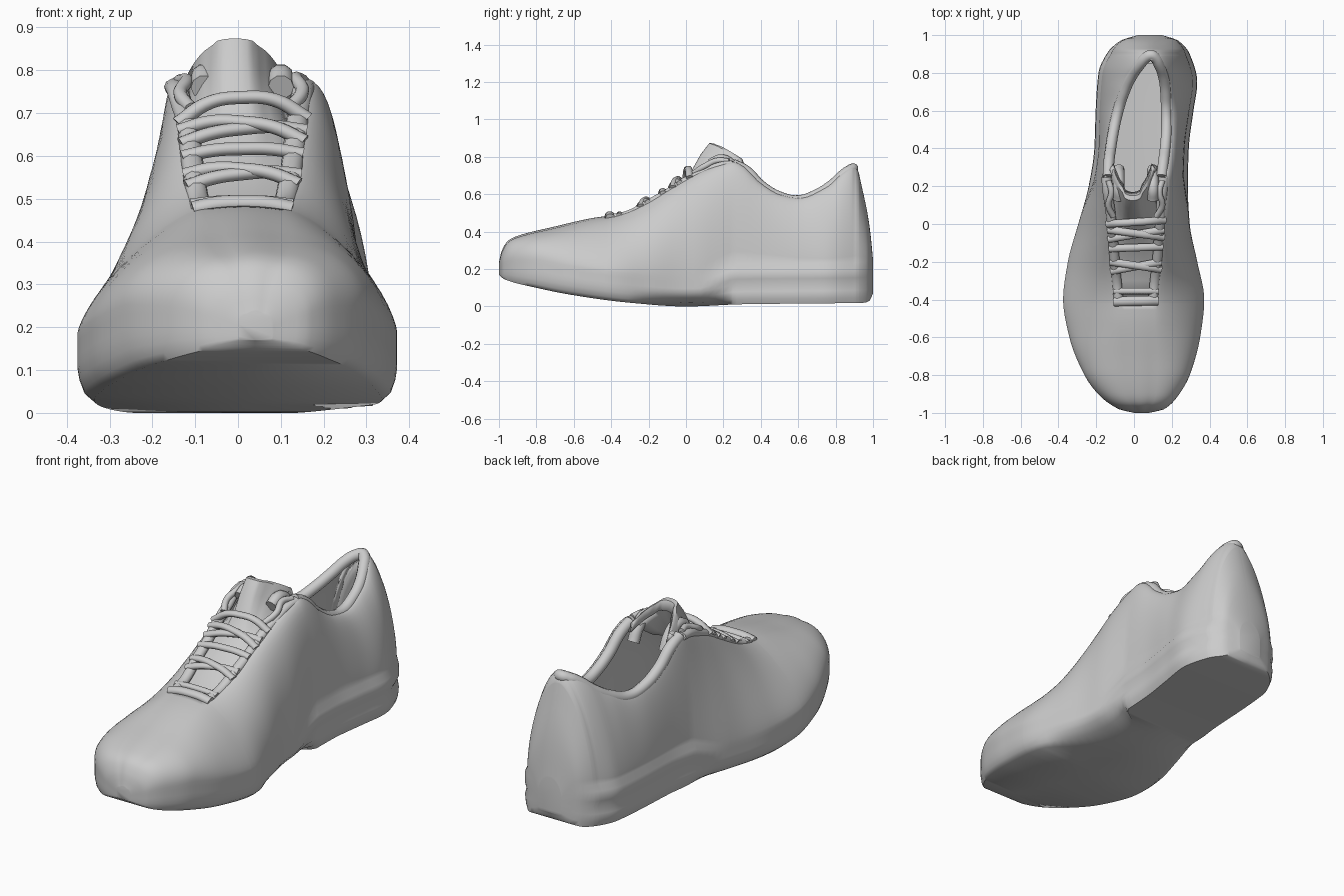
import bpy, bmesh, math

if "Cube" in bpy.data.objects:
    bpy.data.objects.remove(bpy.data.objects["Cube"])

grey = bpy.data.materials.new("shoe_grey")
grey.diffuse_color = (0.6, 0.6, 0.6, 1)
grey.use_nodes = True
grey.node_tree.nodes["Principled BSDF"].inputs["Base Color"].default_value = grey.diffuse_color


def curve(*pts):
    """Monotone smooth interpolation through (y, value) points."""
    n = len(pts)
    d = [(pts[i+1][1]-pts[i][1])/(pts[i+1][0]-pts[i][0]) for i in range(n-1)]
    m = [d[0]] + [0 if a*b <= 0 else 2*a*b/(a+b) for a, b in zip(d, d[1:])] + [d[-1]]

    def f(y):
        y = min(max(y, pts[0][0]), pts[-1][0])
        i = next(k for k in range(n-1) if y <= pts[k+1][0])
        h = pts[i+1][0]-pts[i][0]
        t = (y-pts[i][0])/h
        return ((1+2*t)*(1-t)**2*pts[i][1] + t*(1-t)**2*h*m[i]
                + t*t*(3-2*t)*pts[i+1][1] + t*t*(t-1)*h*m[i+1])
    return f


# outlines read along the length
left = curve((-1, 0), (-.98, -.08), (-.9, -.19), (-.8, -.262), (-.6, -.342), (-.4, -.375), (-.2, -.35),
             (0, -.295), (.2, -.24), (.4, -.21), (.6, -.203), (.8, -.188), (.9, -.145), (.97, -.072), (1, .02))
right = curve((-1, .08), (-.98, .16), (-.9, .24), (-.8, .295), (-.6, .35), (-.4, .372), (-.2, .335),
              (0, .295), (.2, .285), (.4, .29), (.6, .315), (.75, .335), (.9, .295), (.97, .235), (1, .15))
bottom = curve((-1, .17), (-.97, .145), (-.8, .10), (-.6, .06), (-.3, .02), (0, 0), (.3, .012), (.95, .02),
               (.98, .03), (1, .07))
top = curve((-1, .23), (-.985, .29), (-.95, .345), (-.9, .37), (-.7, .42), (-.5, .465), (-.4, .48), (-.3, .51),
            (-.2, .56), (-.1, .62), (0, .68), (.1, .73), (.2, .765), (.25, .775), (.3, .755), (.4, .66), (.5, .60),
            (.6, .58), (.75, .64), (.85, .725), (.9, .75), (.915, .74), (.94, .64), (.97, .5), (.985, .4), (1, .25))
centre = curve((-1, .04), (-.42, .01), (.2, .01), (.9, .09), (1, .085))
rim_l = curve((-1, .02), (-.9, -.03), (-.7, -.06), (-.4, -.09), (-.2, -.11), (0, -.125), (.1, -.138),
              (.25, -.155), (.5, -.125), (.7, -.07), (.8, -.02), (.88, .045), (.91, .08), (1, .08))
rim_r = curve((-1, .06), (-.9, .10), (-.7, .105), (-.4, .11), (-.2, .13), (0, .145), (.25, .165), (.5, .19),
              (.7, .185), (.8, .17), (.88, .13), (.91, .1), (1, .09))
heel_w = curve((.08, 0), (.25, 1))
arch_r = curve((-.3, .9), (.04, .42), (.16, .5), (.26, .92))
arch_l = curve((-.25, .9), (.1, .8), (.3, .92))
round_l = curve((-1, .9), (-.8, 1.05), (-.4, 1.5), (.2, 1.4), (.8, 1.5), (1, 1.1))
round_r = curve((-1, .9), (-.8, 1.0), (-.4, 1.4), (.2, .95), (.4, .95), (.8, 1.3), (1, 1.1))


def add(name, data, angle=50):
    data.materials.clear()
    data.materials.append(grey)
    ob = bpy.data.objects.new(name, data)
    bpy.context.collection.objects.link(ob)
    if isinstance(data, bpy.types.Mesh):
        data.shade_smooth()
        data.set_sharp_from_angle(angle=math.radians(angle))
    return ob


def loft(name, rows, cap=False, thick=0, angle=50, skip=lambda a, b, i: False):
    bm = bmesh.new()
    vs = [[bm.verts.new(p) for p in r] for r in rows]
    for a, b in zip(vs, vs[1:]):
        for i in range(len(a)-1):
            if not skip(a, b, i):
                bm.faces.new((a[i], b[i], b[i+1], a[i+1]))
    if cap:
        bm.faces.new(vs[0])
        bm.faces.new(vs[-1])
    bmesh.ops.remove_doubles(bm, verts=bm.verts, dist=.0005)
    bmesh.ops.delete(bm, geom=[v for v in bm.verts if not v.link_faces], context='VERTS')
    bmesh.ops.recalc_face_normals(bm, faces=bm.faces)
    me = bpy.data.meshes.new(name)
    bm.to_mesh(me)
    bm.free()
    ob = add(name, me, angle)
    if thick:
        s = ob.modifiers.new("thickness", 'SOLIDIFY')
        s.thickness, s.offset = thick, -1
    return ob


def tube(name, pts, r, flat=1.0):
    """Rounded band along a path, optionally flattened in height."""
    cu = bpy.data.curves.new(name, 'CURVE')
    cu.dimensions = '3D'
    cu.bevel_depth, cu.bevel_resolution, cu.resolution_u = r, 3, 6
    cu.use_fill_caps = True
    sp = cu.splines.new('BEZIER')
    sp.bezier_points.add(len(pts)-1)
    for b, p in zip(sp.bezier_points, pts):
        b.co = (p[0], p[1], p[2]/flat)
        b.handle_left_type = b.handle_right_type = 'AUTO'
    ob = add(name, cu)
    ob.scale.z = flat
    return ob


def side(y, X, T, arch, e):
    """Half cross-section from the bottom edge up to the rim."""
    zb, zt, cx, w = bottom(y), top(y), centre(y), heel_w(y)
    s = 1 if X > cx else -1
    base = cx+(X-cx)*arch
    low = base+(X-base)*.6
    h = min(.15+.06*w, .5*(zt-zb))
    g = .015*w*min(1, h/.2)*min(1, (1-y)/.1)
    pts = [(base, zb), (low, zb+h*.13), (X-(X-low)*.3, zb+h*.32), (X-s*g, zb+h*.5),
           (X, zb+h*.64), (X-s*g*.2, zb+h*.88), (X-s*g*1.4, zb+h*1.03)]
    x0, z0 = pts[-1]
    for k in range(1, 15):
        a = math.pi/2*k/14
        c = max(0, math.cos(a))
        pts.append((T+(x0-T)*c**e, z0+(zt-z0)*math.sin(a)**e))
    return pts


# body: sole and upper as one shell; the bridge over the top is left out at throat and collar
FRONT, BACK = -.42, .91
stations = sorted({round(-math.cos(math.pi*k/80), 4) for k in range(81)} | {FRONT, .25, .89, .9, BACK, .925})
rows = []
for y in stations:
    tl, tr = rim_l(y), rim_r(y)
    l = side(y, left(y), tl, arch_l(y), round_l(y))
    r = side(y, right(y), tr, arch_r(y), round_r(y))
    # forward of the throat the vamp keeps a slight crown
    crown = .008 if y <= FRONT else 0
    bridge = [(tr+(tl-tr)*k/6, top(y)+crown*math.sin(math.pi*k/6)) for k in range(1, 7)]
    rows.append([(x, y, z) for x, z in l[::-1]+[(centre(y), bottom(y))]+r+bridge])
n_open = len(rows[0])-7
loft("shoe_body", rows, cap=True, thick=.025, skip=lambda a, b, i: i >= n_open
     and a[0].co.y > FRONT-.001 and b[0].co.y < BACK+.001)

# footbed inside the shoe
ys = [-.5+1.35*k/24 for k in range(25)]
loft("footbed", [[(left(y)*.85+.01, y, .17), (centre(y), y, .15), (right(y)*.85, y, .17)] for y in ys])

# padded collar roll around the ankle opening
ys = [.25, .32, .4, .5, .6, .7, .78, .85, .88]
path = [(rim_l(y)+.018, y, top(y)-.014) for y in ys] + [(.09, .893, .738)]
path += [(rim_r(y)-.018, y, top(y)-.014) for y in reversed(ys)]
tube("collar_padding", path, .029)

# eyelet strips along the throat
ys = [-.39, -.3, -.2, -.1, 0, .1, .18, .25]
for nm, f, s in (("left", rim_l, -1), ("right", rim_r, 1)):
    tube(nm+"_eyelet_strip", [(f(y)-s*.008, y, top(y)-.008-.006*(k % 2)) for k, y in enumerate(ys)], .026, .8)

# tongue: lower part lies in the throat, upper part stands up and wraps back
spine = [(-.44, .44, .10), (-.3, .475, .12), (-.15, .565, .13), (-.02, .655, .13), (.05, .735, .12),
         (.1, .81, .115), (.145, .868, .11), (.17, .865, .105), (.19, .82, .10)]
rows = []
for y, z, w in spine:
    up = max(0, min(1, (y+.05)/.15))
    row = []
    for k in range(17):
        u = (k-8)/8
        ridge = .02*up*(1 if abs(u) < .45 else 0)
        row.append((.005-.012*up+w*u, y+up*.13*abs(u)**2.5-ridge, z+.3*ridge-.015*u*u-up*.06*abs(u)**3))
    rows.append(row)
loft("tongue", rows, thick=.03, angle=45)

# curled tongue edges reaching back into the opening
for nm, x in (("left", -.08), ("right", .1)):
    tube(nm+"_tongue_edge", [(x, .13, .76), (x, .19, .785), (x, .25, .75), (x, .29, .68)], .03)


def lace(y0, y1, over=.016, r=.02):
    pts = []
    for k in range(5):
        t = k/4
        y = y0+(y1-y0)*t
        a, b = rim_l(y)-.015, rim_r(y)+.015
        pts.append((a+(b-a)*t, y, top(y)+over*math.sin(math.pi*t)**.5-.004))
    tube("lace", pts, r, .8)


# laces: straight bars at the toe, then crossed rows
lace(-.41, -.405, .014, .026)
lace(-.355, -.355, .008, .017)
lace(-.25, -.2)
lace(-.2, -.24, .024)
lace(-.13, -.12)
lace(-.08, -.03, .02)
lace(-.03, -.07, .032)
lace(.0, .02, .055)

# lace ends lying beside the tongue
tube("left_lace_end", [(-.11, .04, .71), (-.135, .1, .745), (-.12, .17, .775), (-.135, .23, .775)], .016)
tube("right_lace_end", [(.12, .04, .71), (.15, .1, .75), (.135, .17, .78), (.15, .23, .775)], .016)
